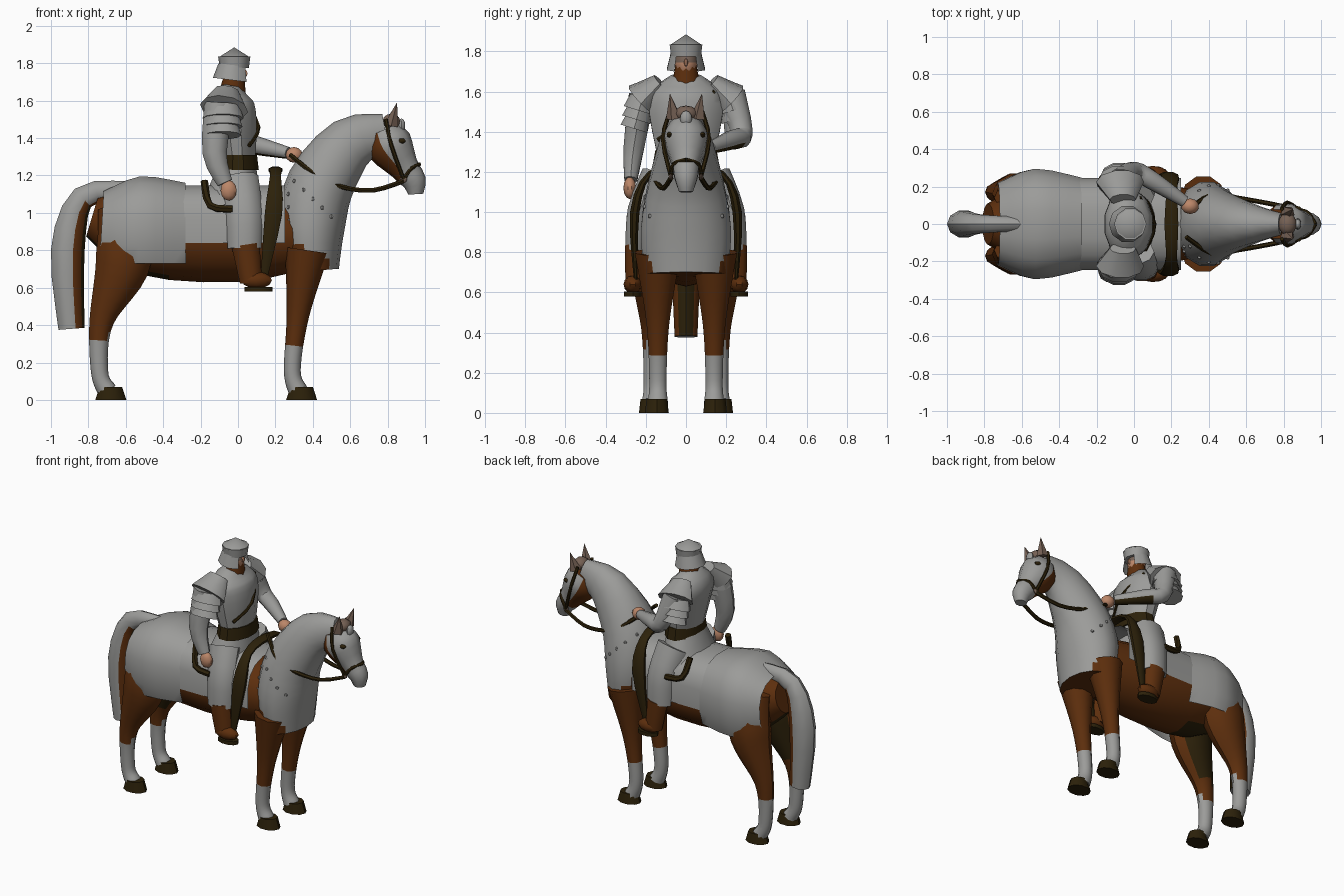
import bpy, bmesh, math
from mathutils import Vector, Matrix
from mathutils.bvhtree import BVHTree

if "Cube" in bpy.data.objects:
    bpy.data.objects.remove(bpy.data.objects["Cube"])


def material(name, red, green, blue):
    mat = bpy.data.materials.new(name)
    mat.use_nodes = True
    colour = (red, green, blue, 1)
    mat.diffuse_color = colour
    shader = next(node for node in mat.node_tree.nodes if node.type == 'BSDF_PRINCIPLED')
    shader.inputs["Base Color"].default_value = colour
    return mat


steel = material("steel_grey", .33, .33, .32)
coat = material("chestnut_brown", .11, .028, .004)
leather = material("dark_leather", .025, .015, .003)
skin = material("skin", .5, .24, .14)
bronze = material("dull_bronze", .18, .12, .09)

ACROSS = Vector((0, 1, 0))
ALONG = Vector((1, 0, 0))
UP = Vector((0, 0, 1))
BOTH = (-1, 1)


def finish(name, bm, paint):
    """Turn a bmesh into an object; paint is a material or a rule (centre, normal) -> material."""
    bmesh.ops.remove_doubles(bm, verts=bm.verts, dist=.0001)
    bmesh.ops.recalc_face_normals(bm, faces=bm.faces)
    mesh = bpy.data.meshes.new(name)
    slots = []
    for face in bm.faces:
        mat = paint(face.calc_center_median(), face.normal) if callable(paint) else paint
        if mat not in slots:
            slots.append(mat)
            mesh.materials.append(mat)
        face.material_index = slots.index(mat)
    bm.to_mesh(mesh)
    bm.free()
    mesh.shade_smooth()
    mesh.set_sharp_from_angle(angle=math.radians(40))
    obj = bpy.data.objects.new(name, mesh)
    bpy.context.collection.objects.link(obj)
    return obj


def smooth_path(controls, steps):
    """Pass a soft curve through the control rings (position, depth, width ratio)."""
    result = []
    last = len(controls) - 1
    for i in range(last):
        start, end = controls[i], controls[i + 1]
        leave = (end - controls[max(i - 1, 0)]) / 2
        arrive = (controls[min(i + 2, last)] - start) / 2
        for step in range(steps):
            t = step / steps
            ease = t * t * (3 - 2 * t)
            result.append(start.lerp(end, ease) + leave * t * (1 - t) ** 2 - arrive * t * t * (1 - t))
    return result + [controls[last]]


def loft(name, path, radii, paint, wide=(1, 1), y=0, flip=1, sides=10, steps=3,
         power=1, cap=True, side=ACROSS, cut=None, drop=None):
    """Skin ellipses set square to a path of (x, z) or (x, y, z) points."""
    controls = []
    for i, point in enumerate(path):
        ratio = wide[0] + (wide[1] - wide[0]) * i / (len(path) - 1)
        middle = point[1] if len(point) > 2 else y
        controls.append(Vector((point[0], middle * flip, point[-1], radii[i], ratio)))
    rings = smooth_path(controls, steps)
    centres = [Vector(ring[:3]) for ring in rings]
    bm = bmesh.new()
    loops = []
    for i, ring in enumerate(rings):
        tangent = (centres[min(i + 1, len(rings) - 1)] - centres[max(i - 1, 0)]).normalized()
        u = (side - tangent * side.dot(tangent)).normalized()
        v = tangent.cross(u)
        depth = ring[3]
        loop = []
        for k in range(sides):
            angle = math.tau * (k + .5) / sides
            c, s = (math.copysign(abs(q) ** power, q) for q in (math.cos(angle), math.sin(angle)))
            loop.append(bm.verts.new(centres[i] + u * c * depth * ring[4] + v * s * depth))
        loops.append(loop)
    for low, high in zip(loops, loops[1:]):
        for k in range(sides):
            after = (k + 1) % sides
            bm.faces.new((low[k], low[after], high[after], high[k]))
    if cap:
        bm.faces.new(loops[0][::-1])
        bm.faces.new(loops[-1])
    if cut:
        bmesh.ops.bisect_plane(bm, geom=bm.verts[:] + bm.edges[:] + bm.faces[:],
                               plane_co=UP * cut, plane_no=UP, clear_inner=True)
    if drop:
        unwanted = [face for face in bm.faces if drop(face.calc_center_median())]
        bmesh.ops.delete(bm, geom=unwanted, context='FACES')
    return finish(name, bm, paint)


def tube(name, path, radius=.011, paint=leather, flip=1):
    slanted = Vector((.1, .2, 1))
    return loft(name, path, [radius] * len(path), paint, sides=6, side=slanted, flip=flip)


def ball(name, centre, size, paint, segments=10):
    bm = bmesh.new()
    place = Matrix.Translation(centre) @ Matrix.Diagonal((*size, 1))
    bmesh.ops.create_uvsphere(bm, u_segments=segments, v_segments=segments // 2 + 1, radius=1, matrix=place)
    return finish(name, bm, paint)


# Horse trunk with its rump armour and saddle cloth
loft("horse_body", [(-.78, .98), (-.5, .91), (0, .87), (.4, .88)], [.11, .24, .24, .17],
     lambda centre, normal: leather if centre.x < -.45 and normal.z < -.6 else coat, sides=14)
loft("rump_armour", [(-.73, .91), (-.53, .9), (-.28, .9)], [.21, .3, .265], steel,
     wide=(1.05, .95), sides=16, power=.8, cap=False, cut=.73)
loft("saddle_cloth", [(-.3, .9), (.25, .9)], [.25, .25], steel,
     sides=16, power=.7, cap=False, cut=.84)

# Chest armour flowing up into the neck, brown underneath
chest = loft("chest_and_neck", [(.4, .69), (.39, .92), (.44, 1.15), (.6, 1.37), (.79, 1.43)],
             [.14, .18, .18, .145, .1],
             lambda centre, normal: coat if centre.z + centre.x / 2 < .98 else steel,
             wide=(1.5, .6), sides=14)
surface = BVHTree.FromPolygons([vert.co for vert in chest.data.vertices],
                               [face.vertices for face in chest.data.polygons])
rows = ((Vector((.27, 0, .82)), Vector((.27, 0, 1.1))), (Vector((.3, 0, 1.17)), Vector((.5, 0, .98))))
for flip in BOTH:
    for first, last in rows:
        for i in range(5):
            outside = first.lerp(last, i / 4) + ACROSS * flip
            hit = surface.ray_cast(outside, -ACROSS * flip)[0]
            if hit:
                ball("armour_stud", hit, [.011] * 3, steel, segments=6)


# Horse head with a brown jaw, bridle and reins
def head_paint(centre, normal):
    return coat if normal.x < -.2 and centre.z > 1.18 else steel


loft("horse_head", [(.77, 1.44), (.81, 1.36), (.89, 1.24), (.94, 1.17), (.95, 1.1)],
     [.09, .125, .08, .066, .04], head_paint, wide=(.9, .9))
ball("brow_plate", (.875, 0, 1.465), (.02, .03, .04), steel)
ball("poll_tuft", (.82, 0, 1.49), (.05, .06, .04), bronze)
for flip in BOTH:
    loft("horse_ear", [(.82, .06, 1.47), (.85, .08, 1.59)], [.04, 0], bronze, sides=5, steps=1, flip=flip)
    ball("horse_eye", (.87, flip * .08, 1.385), (.028, .016, .015), leather)
    ball("bit_ring", (.885, flip * .075, 1.18), (.02, .01, .02), bronze)
    tube("cheek_strap", [(.79, .08, 1.5), (.82, .115, 1.36), (.885, .075, 1.18)], flip=flip)
    tube("nose_strap", [(.885, .075, 1.18), (.93, .06, 1.24), (.97, 0, 1.26)], flip=flip)
    tube("rein", [(.28, .07, 1.31), (.42, .16, 1.2), (.55, .14, 1.14), (.72, .11, 1.12), (.885, .075, 1.17)],
         radius=.013, flip=flip)


# Horse legs: brown above, pale stocking below, dark inside the thighs
def front_paint(centre, normal):
    return steel if centre.z < .31 else coat


def hind_paint(centre, normal):
    if centre.z > .45 and normal.y * math.copysign(1, centre.y) < -.5:
        return leather
    return steel if centre.z < .34 else coat


for flip in BOTH:
    loft("hind_leg", [(-.66, .14, 1.04), (-.61, .16, .76), (-.73, .17, .42), (-.74, .17, .15), (-.7, .17, .05)],
         [.09, .15, .065, .046, .052], hind_paint, wide=(.7, 1), flip=flip, steps=6)
    loft("front_leg", [(.37, .8), (.32, .45), (.29, .16), (.32, .05)],
         [.12, .06, .045, .052], front_paint, y=.14, flip=flip, steps=6)
    for name, x, y in (("hind_hoof", -.68, .175), ("front_hoof", .34, .145)):
        loft(name, [(x, 0), (x, .07)], [.083, .06], leather, wide=(.75, .9), y=y, flip=flip, steps=1)


# Tail: pale outside, dark towards the legs
def tail_paint(centre, normal):
    if normal.x > .85:
        return leather
    return coat if normal.x > .35 else steel


loft("tail", [(-.6, 1.12), (-.83, 1.08), (-.91, .8), (-.89, .38)], [.05, .065, .09, .07], tail_paint,
     wide=(.8, .85))

# Saddle: pommel arch running down into both stirrup straps, and rear rims
left_strap = [(.14, .25, .66), (.19, .255, 1), (.2, .18, 1.19)]
right_strap = [(x, -y, z) for x, y, z in reversed(left_strap)]
thickness = [.01, .025, .016]
loft("saddle_arch", left_strap + [(.2, 0, 1.23)] + right_strap, thickness + [.02] + thickness[::-1],
     leather, wide=(2, 2), sides=8, side=ALONG)
for flip in BOTH:
    tube("saddle_rim", [(-.18, .21, 1.17), (-.15, .26, 1.04), (-.03, .27, 1.02)], radius=.02, flip=flip)

# Rider trunk
loft("tunic_skirt", [(-.03, 1.04), (0, 1.27)], [.165, .1], steel, wide=(1.5, 1.5), sides=12)
loft("torso", [(0, 1.26), (-.02, 1.48), (-.04, 1.6), (-.03, 1.68)], [.095, .125, .12, .05],
     steel, wide=(1.5, 1.5), sides=12)
loft("belt", [(0, 1.23), (0, 1.31)], [.115, .105], leather, wide=(1.5, 1.5), sides=12, steps=1)
tube("chest_strap", [(.03, .14, 1.6), (.11, 0, 1.46), (.06, -.14, 1.36)])
loft("neck_scarf", [(-.03, 1.64), (-.02, 1.73)], [.072, .055], coat, steps=1)


# Rider head and helmet, open at the face
def face_paint(centre, normal):
    return bronze if centre.z > 1.75 else skin


ball("rider_head", (-.02, 0, 1.745), (.064, .058, .08), face_paint)
ball("nose", (.038, 0, 1.745), (.015, .011, .02), skin, segments=6)
loft("helmet_guard", [(-.035, 1.71), (-.025, 1.79)], [.1, .08], steel, steps=1,
     cap=False, drop=lambda centre: centre.x > .02)
loft("helmet_band", [(-.02, 1.775), (-.02, 1.835)], [.078, .086], steel, steps=1)
loft("helmet_crown", [(-.02, 1.83), (-.02, 1.885)], [.086, 0], steel, steps=1)

# Layered shoulder plates and rider legs
for flip in BOTH:
    loft("shoulder_cap", [(-.06, .13, 1.65), (-.075, .225, 1.56)], [.07, .13], steel,
         wide=(.6, .7), flip=flip)
    for layer in range(3):
        top = 1.57 - layer * .045
        out = .215 + layer * .012
        size = .11 - layer * .006
        loft("shoulder_band", [(-.08, out, top), (-.08, out + .02, top - .065)], [size - .02, size],
             steel, wide=(.75, .75), steps=1, flip=flip)
    loft("rider_leg", [(0, .15, 1.18), (.03, .23, 1), (.035, .25, .81)], [.11, .1, .09], steel,
         wide=(.7, .6), flip=flip)
    loft("boot", [(.04, .83), (.07, .63)], [.075, .06], coat, wide=(.7, .8), y=.255, flip=flip)
    ball("boot_foot", (.1, flip * .265, .64), (.085, .046, .045), coat)
    loft("boot_sole", [(.11, .58), (.11, .605)], [.075, .075], leather, wide=(.6, .6),
         y=.265, flip=flip, steps=1)


# Arms: the left holds the reins and is dark beneath, the right hangs
def forearm_paint(centre, normal):
    return leather if centre.x > .06 and normal.z < -.5 else steel


loft("left_arm", [(-.07, .22, 1.58), (0, .28, 1.39), (.1, .23, 1.36), (.27, .12, 1.32)],
     [.08, .055, .05, .032], forearm_paint)
loft("right_arm", [(-.1, -.22, 1.58), (-.125, -.26, 1.32), (-.07, -.275, 1.16)],
     [.08, .065, .042], steel, wide=(.85, .8))
ball("left_hand", (.3, .095, 1.31), (.048, .042, .042), skin)
ball("right_hand", (-.05, -.28, 1.12), (.045, .032, .055), skin)
